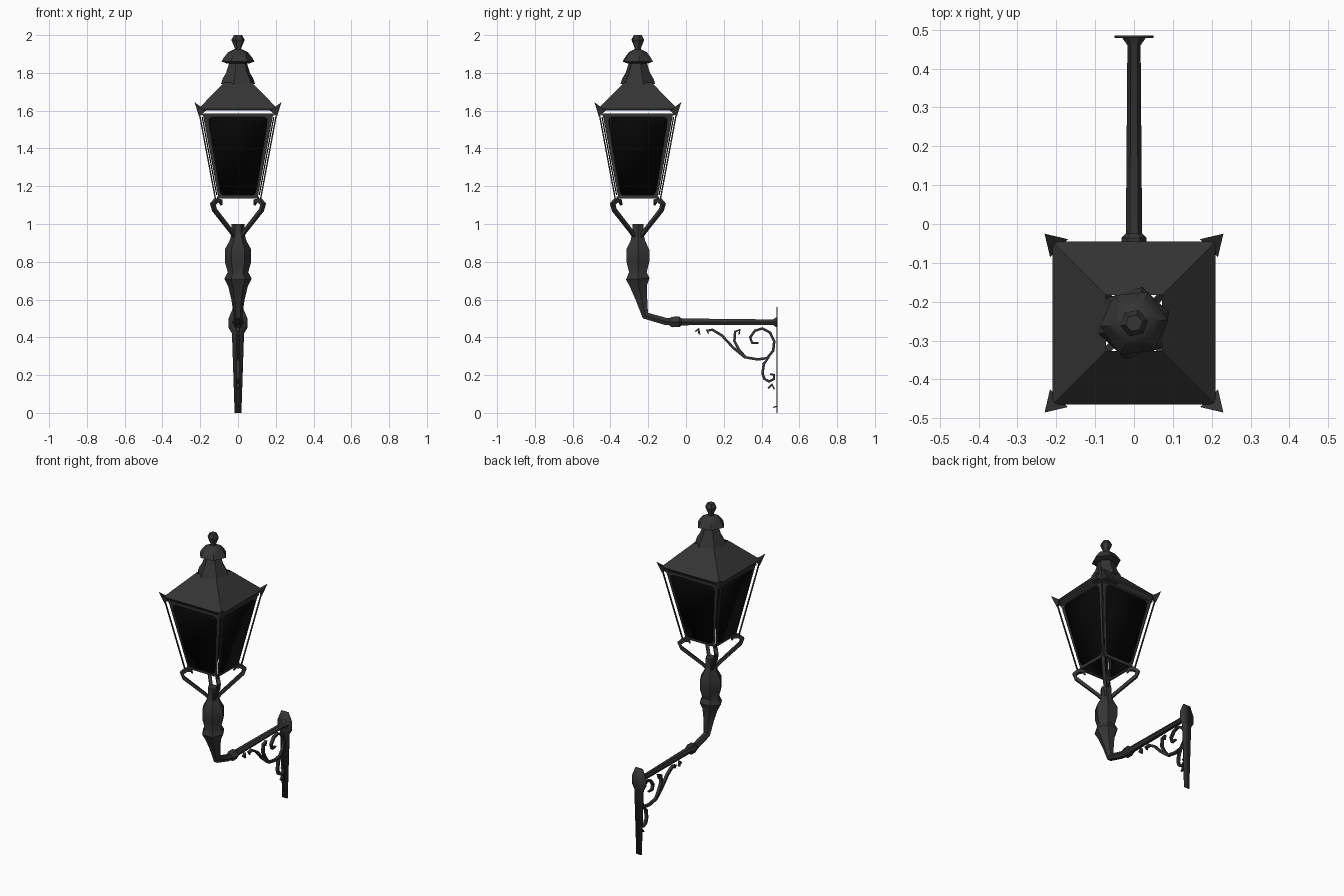
import bpy, bmesh, math
from mathutils import Vector

cube = bpy.data.objects.get("Cube")
if cube:
    bpy.data.objects.remove(cube, do_unlink=True)


def material(name, value, rough):
    m = bpy.data.materials.new(name)
    m.use_nodes = True
    colour = (value, value, value, 1)
    m.diffuse_color = colour
    bsdf = m.node_tree.nodes["Principled BSDF"]
    bsdf.inputs["Base Color"].default_value = colour
    bsdf.inputs["Roughness"].default_value = rough
    return m


IRON = material("charcoal iron", 0.035, 0.7)
GLASS = material("black glass", 0.002, 0.6)
X, Y, Z = Vector((1, 0, 0)), Vector((0, 1, 0)), Vector((0, 0, 1))
CENTRE = Vector((0, -0.255, 0))  # lantern axis


def finish(name, bm, mat=IRON, smooth=40):
    bmesh.ops.recalc_face_normals(bm, faces=bm.faces)
    mesh = bpy.data.meshes.new(name)
    bm.to_mesh(mesh)
    bm.free()
    mesh.materials.append(mat)
    ob = bpy.data.objects.new(name, mesh)
    bpy.context.collection.objects.link(ob)
    bpy.ops.object.select_all(action="DESELECT")
    ob.select_set(True)
    bpy.context.view_layer.objects.active = ob
    bpy.ops.object.shade_smooth_by_angle(angle=math.radians(smooth))
    return ob


def sweep(name, points, radii, side=X, sides=6, flat=1.0, phase=0.0, cap=True, smooth=40):
    """Rings along a path; side is the fixed ring axis, flat scales the other one."""
    bm = bmesh.new()
    rings = []
    for i, p in enumerate(points):
        along = points[min(i + 1, len(points) - 1)] - points[max(i - 1, 0)]
        up = along.normalized().cross(side)
        ring = []
        for k in range(sides):
            a = 2 * math.pi * k / sides + phase
            ring.append(bm.verts.new(p + radii[i] * (side * math.cos(a) + up * math.sin(a) * flat)))
        rings.append(ring)
    for a, b in zip(rings, rings[1:]):
        for k in range(sides):
            j = (k + 1) % sides
            bm.faces.new((a[k], a[j], b[j], b[k]))
    if cap:
        bm.faces.new(rings[0])
        bm.faces.new(rings[-1])
    return finish(name, bm, smooth=smooth)


def lathe(name, profile, sides=6, **kw):
    return sweep(name, [CENTRE + Z * z for z, r in profile], [r for z, r in profile], sides=sides, **kw)


def yz(pairs):
    return [Vector((0, y, z)) for y, z in pairs]


def polygon(name, corners, mat=IRON, thick=0.0):
    bm = bmesh.new()
    bm.faces.new([bm.verts.new(c) for c in corners])
    ob = finish(name, bm, mat)
    if thick:
        mod = ob.modifiers.new("thickness", "SOLIDIFY")
        mod.thickness = thick
        mod.offset = 0
    return ob


# Roof and finial
Q = math.pi / 4
lathe("roof", [(z, r * math.sqrt(2)) for z, r in ((1.6, 0.205), (1.61, 0.21), (1.75, 0.072))],
      sides=4, phase=Q, cap=False, smooth=20)
lathe("chimney", [(1.74, 0.095), (1.77, 0.085), (1.8, 0.066), (1.85, 0.05)], phase=0.3)
lathe("chimney_cap", [(1.85, 0.06), (1.86, 0.088), (1.88, 0.076), (1.91, 0.052), (1.925, 0.02)], phase=0.1)
lathe("finial", [(1.91, 0.025), (1.93, 0.017), (1.975, 0.036), (2.0, 0.022)], phase=0.2)

# Lantern body: four framed panes with open corner slits
TOP, BOTTOM = (1.58, 0.192), (1.14, 0.11)


def pane_point(turn, u, v):
    z = BOTTOM[0] + (TOP[0] - BOTTOM[0]) * v
    half = BOTTOM[1] + (TOP[1] - BOTTOM[1]) * v
    face, across = turn
    return CENTRE + face * half + across * (half - 0.006) * u + Z * z


quadrant = [(0.87, 0.1), (0.84, 0.05), (0.74, 0.03)]
upper = [(u, 1 - v) for u, v in quadrant]
right = quadrant[::-1] + upper
outline = right + [(-u, v) for u, v in reversed(right)]
for label, face, across in (("front", -Y, X), ("back", Y, -X), ("left", X, Y), ("right", -X, -Y)):
    turn = (face, across)
    polygon(label + "_pane_frame", [pane_point(turn, u, v) for u, v in ((-1, 0), (1, 0), (1, 1), (-1, 1))])
    polygon(label + "_glass", [pane_point(turn, u, v) for u, v in outline], GLASS, 0.006)
    for part, (z, half) in (("top", TOP), ("bottom", BOTTOM)):
        ends = [CENTRE + face * (half - 0.004) + across * s * half + Z * z for s in (-1, 1)]
        sweep(label + "_" + part + "_rail", ends, [0.008, 0.008], side=Z, sides=4, phase=Q)

# Corner posts, eave ears and scrolled supports
support = [(0.015, 0.93), (0.035, 0.96), (0.125, 1.075), (0.133, 1.105), (0.115, 1.125),
           (0.093, 1.122), (0.088, 1.1)]
for sx, xn in ((1, "left"), (-1, "right")):
    for sy, yn in ((1, "back"), (-1, "front")):
        label = yn + "_" + xn
        diag = Vector((sx, sy, 0))
        tangent = Vector((-sy, sx, 0)).normalized()
        sweep(label + "_post", [CENTRE + diag * 0.12 + Z * 1.135, CENTRE + diag * 0.209 + Z * 1.61],
              [0.005, 0.005], side=tangent, sides=4)
        bm = bmesh.new()
        for x, y, z in ((0.23, 0.23, 1.645), (0.17, 0.216, 1.6), (0.216, 0.17, 1.6), (0.207, 0.207, 1.57)):
            bm.verts.new(CENTRE + Vector((sx * x, sy * y, z)))
        bmesh.ops.convex_hull(bm, input=bm.verts)
        finish(label + "_ear", bm, smooth=10)
        sweep(label + "_support", [CENTRE + diag * s + Z * z for s, z in support],
              [0.013, 0.013, 0.014, 0.016, 0.016, 0.013, 0.006], side=tangent, sides=4, phase=Q)

# Baluster stem bending into the wall arm
stem = [(-0.05, 0.48, 0.02), (-0.11, 0.485, 0.022), (-0.215, 0.515, 0.023), (-0.235, 0.6, 0.035),
        (-0.25, 0.67, 0.052), (-0.255, 0.71, 0.072), (-0.255, 0.745, 0.054), (-0.255, 0.8, 0.07),
        (-0.255, 0.865, 0.07), (-0.255, 0.91, 0.045), (-0.255, 0.95, 0.034), (-0.255, 1.0, 0.034)]
sweep("stem", yz([(y, z) for y, z, r in stem]), [r for y, z, r in stem])
sweep("collar", yz([(-0.088, 0.48), (-0.075, 0.481), (-0.035, 0.482), (-0.025, 0.482)]),
      [0.022, 0.032, 0.032, 0.022])
sweep("wall_arm", yz([(-0.04, 0.482), (0.46, 0.48), (0.484, 0.48)]), [0.021, 0.017, 0.034])

# Wall plate with tapering tail
half_plate = [(0.018, 0), (0.032, 0.42), (0.05, 0.45), (0.05, 0.5), (0.025, 0.56)]
plate = [(x, z) for x, z in half_plate] + [(-x, z) for x, z in reversed(half_plate)]
polygon("wall_plate", [Vector((x, 0.482, z)) for x, z in plate], IRON, 0.006)


# Scrollwork under the arm
def scroll(name, pairs, width=0.013):
    pts = yz(pairs)
    radii = [width] * len(pts)
    radii[0] = radii[-1] = width * 0.6
    sweep(name, pts, radii, sides=4, flat=0.75, phase=Q)


scroll("main_scroll", [(0.12, 0.42), (0.11, 0.435), (0.14, 0.44), (0.19, 0.41), (0.25, 0.345),
                       (0.31, 0.295), (0.38, 0.283), (0.43, 0.29), (0.462, 0.33), (0.467, 0.38),
                       (0.445, 0.425), (0.405, 0.447), (0.365, 0.435), (0.34, 0.4), (0.35, 0.37),
                       (0.385, 0.37)])
scroll("middle_scroll", [(0.28, 0.415), (0.285, 0.44), (0.26, 0.43), (0.256, 0.38), (0.28, 0.335), (0.32, 0.293)])
scroll("lower_scroll", [(0.44, 0.295), (0.412, 0.26), (0.405, 0.21), (0.415, 0.18), (0.44, 0.166),
                        (0.467, 0.18), (0.465, 0.202), (0.445, 0.205)])
scroll("small_bud", [(0.05, 0.43), (0.065, 0.445), (0.072, 0.415)], 0.014)
scroll("tail_bud", [(0.435, 0.13), (0.455, 0.15), (0.468, 0.125)], 0.012)
scroll("tail_tip", [(0.462, 0.028), (0.478, 0.035)], 0.01)
